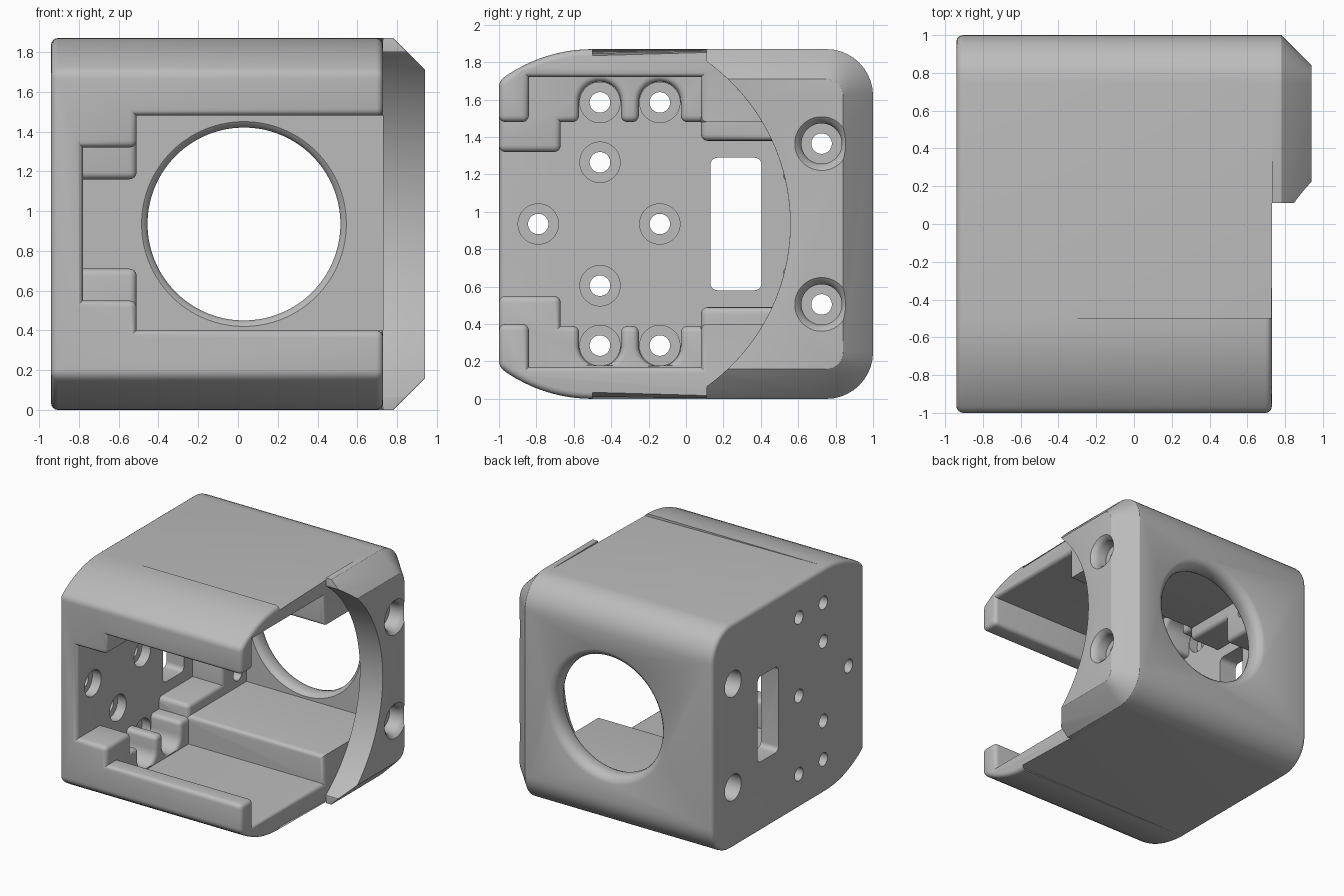
import bpy, bmesh, math
from mathutils import Vector

if "Cube" in bpy.data.objects:
    bpy.data.objects.remove(bpy.data.objects["Cube"])

H = 1.87      # overall height
MID = H / 2
SIDE = 0.73   # x of the open side of the shell

grey = bpy.data.materials.new("plain_grey")
grey.use_nodes = True
grey.diffuse_color = (0.5, 0.5, 0.5, 1)
grey.node_tree.nodes["Principled BSDF"].inputs["Base Color"].default_value = (0.5, 0.5, 0.5, 1)


def loft(name, rings):
    """Closed solid through rings of equal point count."""
    bm = bmesh.new()
    loops = [[bm.verts.new(p) for p in ring] for ring in rings]
    n = len(loops[0])
    for a, b in zip(loops, loops[1:]):
        for i in range(n):
            j = (i + 1) % n
            bm.faces.new((a[i], a[j], b[j], b[i]))
    bm.faces.new(loops[0])
    bm.faces.new(loops[-1])
    bmesh.ops.recalc_face_normals(bm, faces=bm.faces)
    mesh = bpy.data.meshes.new(name)
    bm.to_mesh(mesh)
    bm.free()
    mesh.materials.append(grey)
    ob = bpy.data.objects.new(name, mesh)
    bpy.context.collection.objects.link(ob)
    return ob


def prism(name, outline, x0, x1):
    return loft(name, [[(x, y, z) for y, z in outline] for x in (x0, x1)])


def block(name, x, y, z):
    return prism(name, [(y[0], z[0]), (y[1], z[0]), (y[1], z[1]), (y[0], z[1])], *x)


def lathe(name, axis, centre, profile, sides=32):
    """Round cutter; profile lists (position along axis, radius)."""
    rings = []
    for pos, r in profile:
        ring = []
        for i in range(sides):
            t = math.tau * (i + 0.5) / sides
            u, v = centre[0] + r * math.cos(t), centre[1] + r * math.sin(t)
            ring.append((pos, u, v) if axis == "x" else (u, pos, v))
        rings.append(ring)
    return loft(name, rings)


def arc(cy, cz, r, a0, a1, steps):
    angles = [math.radians(a0 + (a1 - a0) * i / steps) for i in range(steps + 1)]
    return [(cy + r * math.cos(a), cz + r * math.sin(a)) for a in angles]


def mirrored(top):
    """Complete an outline with its reflection about mid height."""
    return top + [(y, H - z) for y, z in reversed(top)]


def cut(ob, cutters):
    for c in cutters:
        m = ob.modifiers.new("cut", "BOOLEAN")
        m.operation, m.solver, m.object = "DIFFERENCE", "EXACT", c
        bpy.context.view_layer.update()
        done = ob.evaluated_get(bpy.context.evaluated_depsgraph_get())
        mesh = bpy.data.meshes.new_from_object(done)
        ob.modifiers.clear()
        ob.data = mesh


def round_edges(ob, width, keep):
    """Round the convex edges that pass the keep rule."""
    bm = bmesh.new()
    bm.from_mesh(ob.data)
    bmesh.ops.remove_doubles(bm, verts=bm.verts, dist=0.0005)
    bmesh.ops.dissolve_limit(bm, angle_limit=0.005, verts=bm.verts, edges=bm.edges)
    edges = [e for e in bm.edges if len(e.link_faces) == 2
             and e.calc_face_angle_signed(0) > math.radians(28) and keep(e)]
    bmesh.ops.bevel(bm, geom=edges, offset=width, offset_type="OFFSET", segments=4,
                    profile=0.5, affect="EDGES", clamp_overlap=True)
    bm.to_mesh(ob.data)
    bm.free()


def on_joint(e):
    return all(abs(v.co.x - SIDE) < 0.002 for v in e.verts)


# Shell: extruded side outline with a swept front and round back corners
top = (arc(-0.5, H - 0.82, 0.82, 127.6, 90, 10) + [(0.12, H)]
       + arc(0.75, 1.62, 0.25, 90, 0, 10))
shell = prism("shell", mirrored(top), -0.94, SIDE)

# Stepped pocket next to the closed side wall
pocket = mirrored([(-1.2, 1.32), (-0.67, 1.32), (-0.67, 1.48), (0.08, 1.48),
                   (0.08, 1.38), (0.52, 1.38), (0.52, 1.16), (0.84, 1.16)])
cutters = [
    block("cavity_cutter", (-0.51, 1.2), (-0.84, 0.08), (0.17, 1.72)),
    block("opening_cutter", (-0.51, 1.2), (-1.2, 0.84), (0.4, 1.48)),
    prism("pocket_cutter", pocket, -0.78, -0.45),
]
# U-shaped reliefs around the corner screws
for y in (-0.46, -0.14):
    u = [(y - 0.112, MID)] + arc(y, 1.585, 0.112, 180, 0, 16) + [(y + 0.112, MID)]
    cutters.append(prism("relief_cutter", mirrored(u), -0.78, -0.45))
cut(shell, cutters)
round_edges(shell, 0.035, lambda e: not (
    on_joint(e) and sum(v.co.y for v in e.verts) / 2 > 0.121))

# Side plate: chamfered towards its outer face, with a concave front edge
rings = []
for x, d in ((SIDE, 0), (0.78, 0), (0.94, 0.16)):
    half = [(-0.2, H - d)] + arc(0.75, 1.62, 0.25 - d, 90, 0, 10)
    rings.append([(x, y, z) for y, z in mirrored(half)])
side_plate = loft("side_plate", rings)
plate_cutters = [
    lathe("arc_cutter", "x", (-0.51, MID), [(0.5, 1.067), (1.2, 1.067)], 128),
    block("tip_cutter", (0.5, 1.2), (-1, 0.11), (-0.5, 2.5)),
]
cut(side_plate, plate_cutters)
round_edges(side_plate, 0.03, lambda e: not on_joint(e))

# Screw holes in the closed wall, each with a counterbore inside
wall_cutters = []
for y, z in ((-0.46, 1.585), (-0.14, 1.585), (-0.46, 1.265), (-0.79, MID),
             (-0.14, MID), (-0.46, 0.605), (-0.46, 0.285), (-0.14, 0.285)):
    wall_cutters.append(lathe("screw_cutter", "x", (y, z), [
        (-1.1, 0.055), (-0.86, 0.055), (-0.86, 0.108), (-0.7, 0.108)]))

# Long bolt holes through the whole body
bolt_cutters = [lathe("bolt_cutter", "x", (0.725, z), [
    (-1.1, 0.108), (-0.8, 0.108), (-0.8, 0.055), (0.81, 0.055), (0.81, 0.108),
    (0.89, 0.108), (0.92, 0.12), (0.945, 0.15), (1.1, 0.15)]) for z in (0.505, 1.365)]

# Rounded slot in the closed wall
slot = mirrored(arc(0.17, 1.25, 0.04, 180, 90, 5) + arc(0.365, 1.25, 0.04, 90, 0, 5))
wall_cutters.append(prism("slot_cutter", slot, -1.1, -0.6))

# Round window in the back wall with softened rims
wall_cutters.append(lathe("window_cutter", "y", (0.03, MID), [
    (0.8, 0.52), (0.84, 0.515), (0.855, 0.495), (0.88, 0.485), (0.93, 0.485),
    (0.965, 0.495), (0.99, 0.52), (1.001, 0.55), (1.1, 0.55)], 96))

cut(shell, wall_cutters + bolt_cutters)
cut(side_plate, bolt_cutters)

for c in cutters + plate_cutters + wall_cutters + bolt_cutters:
    bpy.data.objects.remove(c)

# Smooth the roundings, keep real corners sharp
bpy.ops.object.select_all(action="DESELECT")
for ob in (shell, side_plate):
    ob.select_set(True)
bpy.context.view_layer.objects.active = shell
bpy.ops.object.shade_smooth_by_angle(angle=math.radians(32))
